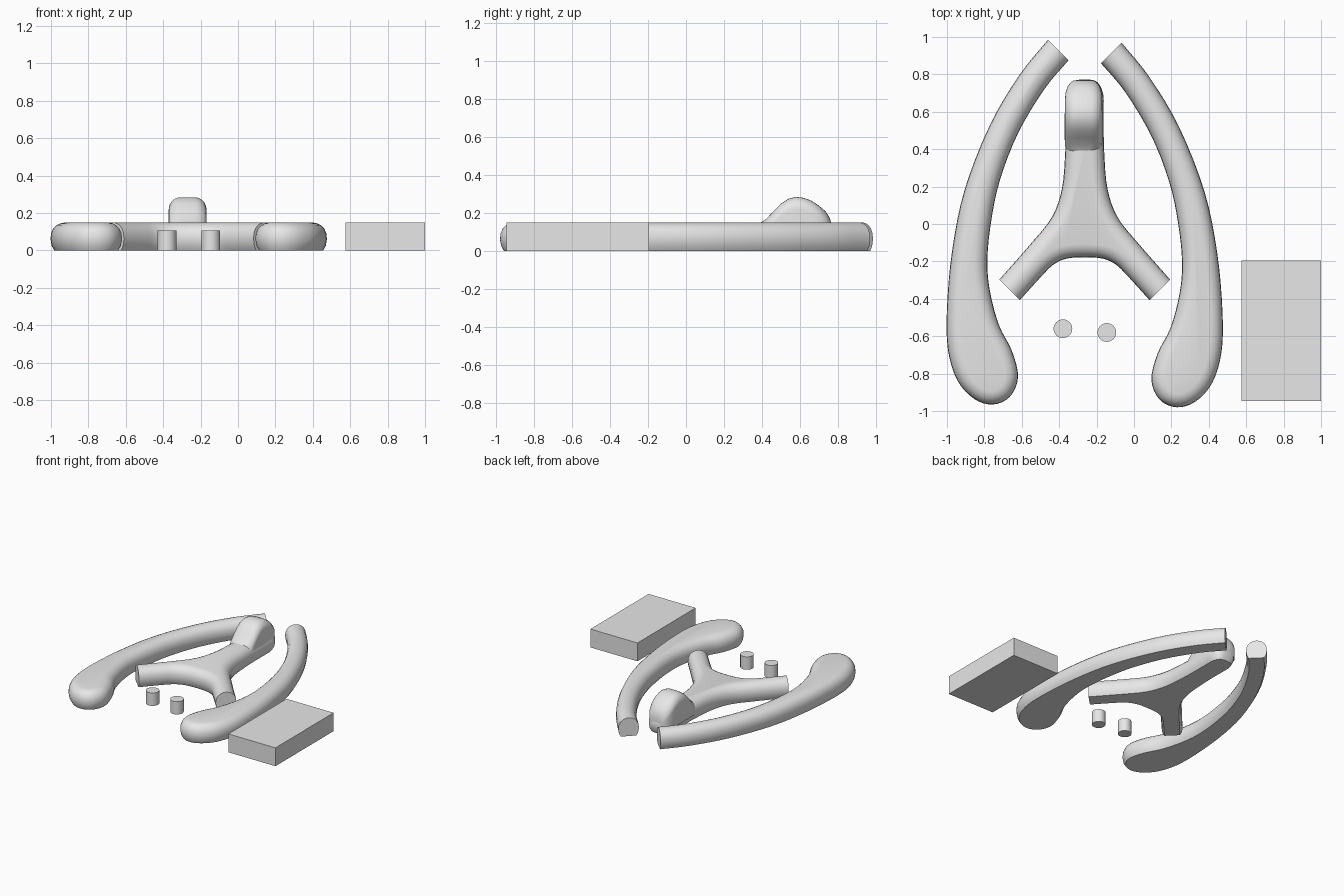
import bpy, bmesh, math
from mathutils import Vector

if "Cube" in bpy.data.objects:
    bpy.data.objects.remove(bpy.data.objects["Cube"])

AXIS = -0.2635  # mirror line shared by the arms and the fork

grey = bpy.data.materials.new("plain grey")
grey.diffuse_color = (0.8, 0.8, 0.8, 1)
grey.use_nodes = True
grey.node_tree.nodes["Principled BSDF"].inputs["Base Color"].default_value = grey.diffuse_color

# rounded wall section: (inset from outline, height)
WALL = [(0.02, 0), (0.006, 0.025), (0, 0.06), (0.003, 0.092), (0.015, 0.118),
        (0.033, 0.135), (0.052, 0.144), (0.07, 0.148)]


def finish(name, bm, smooth=True):
    bmesh.ops.recalc_face_normals(bm, faces=bm.faces)
    me = bpy.data.meshes.new(name)
    bm.to_mesh(me)
    bm.free()
    me.materials.append(grey)
    ob = bpy.data.objects.new(name, me)
    bpy.context.collection.objects.link(ob)
    if smooth:
        bpy.ops.object.select_all(action='DESELECT')
        ob.select_set(True)
        bpy.context.view_layer.objects.active = ob
        bpy.ops.object.shade_smooth_by_angle(angle=math.radians(35))
    return ob


def spline(pts, steps=4):
    """Smooth curve through the points."""
    p = [Vector(q) for q in pts]
    p = [2 * p[0] - p[1]] + p + [2 * p[-1] - p[-2]]
    out = []
    for i in range(1, len(p) - 2):
        a, b, c, d = p[i - 1:i + 3]
        for k in range(steps):
            t = k / steps
            out.append(0.5 * (2 * b + (c - a) * t + (2 * a - 5 * b + 4 * c - d) * t * t
                              + (3 * b - a - 3 * c + d) * t ** 3))
    return out + [p[-2]]


def rounded_slab(name, runs):
    """Flat-bottomed body with rounded walls; straight cuts join the runs."""
    curves = [spline(r) for r in runs]
    pts, inward = [], []
    for n, c in enumerate(curves):
        before, after = curves[n - 1][-1], curves[(n + 1) % len(curves)][0]
        for i, q in enumerate(c):
            if i == 0:
                d = before - q
            elif i == len(c) - 1:
                d = after - q
            else:
                t = c[i + 1] - c[i - 1]
                d = Vector((-t.y, t.x))
            pts.append(q)
            inward.append(d.normalized())
    bm = bmesh.new()
    rings = [[bm.verts.new((*(q + d * inset), z)) for q, d in zip(pts, inward)]
             for inset, z in WALL]
    n = len(pts)
    for lo, hi in zip(rings, rings[1:]):
        for i in range(n):
            j = (i + 1) % n
            bm.faces.new((lo[i], lo[j], hi[j], hi[i]))
    bm.faces.new(rings[0][::-1])
    bm.faces.new(rings[-1])
    return finish(name, bm)


def mirror(pts, dy=0):
    return [(2 * AXIS - x, y + dy) for x, y in reversed(pts)]


# curved arms with bulbous front ends
arm = [(-0.46, 0.985), (-0.61, 0.80), (-0.77, 0.53), (-0.905, 0.185), (-0.972, -0.14),
       (-1.0, -0.45), (-0.995, -0.67), (-0.945, -0.835), (-0.855, -0.935), (-0.755, -0.965),
       (-0.665, -0.925), (-0.62, -0.82), (-0.652, -0.68), (-0.722, -0.54), (-0.77, -0.36),
       (-0.784, -0.19), (-0.762, 0.025), (-0.715, 0.24), (-0.62, 0.485), (-0.48, 0.72),
       (-0.35, 0.875)]
rounded_slab("left_arm", [arm])
rounded_slab("right_arm", [mirror(arm, -0.015)])

# three-way fork between the arms
outer = [(-0.305, 0.77), (-0.342, 0.745), (-0.363, 0.69), (-0.365, 0.62), (-0.365, 0.5),
         (-0.368, 0.38), (-0.385, 0.19), (-0.44, 0.035), (-0.56, -0.115), (-0.72, -0.297)]
inner = [(-0.61, -0.407), (-0.495, -0.28), (-0.43, -0.217), (-0.36, -0.185)]
rounded_slab("fork", [mirror(outer) + outer, inner + [(AXIS, -0.178)] + mirror(inner)])

# raised hump on the fork's stem: (y, height, half width)
stations = [(0.35, 0.125, 0.075), (0.39, 0.147, 0.09), (0.42, 0.165, 0.1), (0.46, 0.207, 0.101),
            (0.50, 0.248, 0.101), (0.54, 0.274, 0.101), (0.58, 0.284, 0.101), (0.62, 0.279, 0.1),
            (0.66, 0.264, 0.1), (0.70, 0.238, 0.097), (0.735, 0.208, 0.086),
            (0.757, 0.175, 0.07), (0.768, 0.135, 0.052)]
bm = bmesh.new()
rings = []
for y, h, w in stations:
    r = min(0.065, w * 0.85, h - 0.06)
    half = [(w, 0.05)] + [(w - r + r * math.cos(a), h - r + r * math.sin(a))
                          for a in (math.pi / 2 * k / 6 for k in range(7))]
    sec = half + [(-x, z) for x, z in reversed(half)]
    rings.append([bm.verts.new((AXIS - 0.006 + x, y, z)) for x, z in sec])
for a, b in zip(rings, rings[1:]):
    for i in range(len(a)):
        j = (i + 1) % len(a)
        bm.faces.new((a[i], a[j], b[j], b[i]))
bm.faces.new(rings[0])
bm.faces.new(rings[-1])
finish("stem_hump", bm)

# two short pegs
for name, x, y in (("left_peg", -0.38, -0.56), ("right_peg", -0.145, -0.58)):
    bm = bmesh.new()
    bmesh.ops.create_cone(bm, cap_ends=True, segments=32, radius1=0.05, radius2=0.05, depth=0.105)
    bmesh.ops.translate(bm, verts=bm.verts, vec=(x, y, 0.0525))
    finish(name, bm)

# rectangular block
bm = bmesh.new()
bmesh.ops.create_cube(bm, size=1)
bmesh.ops.scale(bm, verts=bm.verts, vec=(0.425, 0.75, 0.15))
bmesh.ops.translate(bm, verts=bm.verts, vec=(0.7875, -0.57, 0.075))
finish("block", bm, smooth=False)
